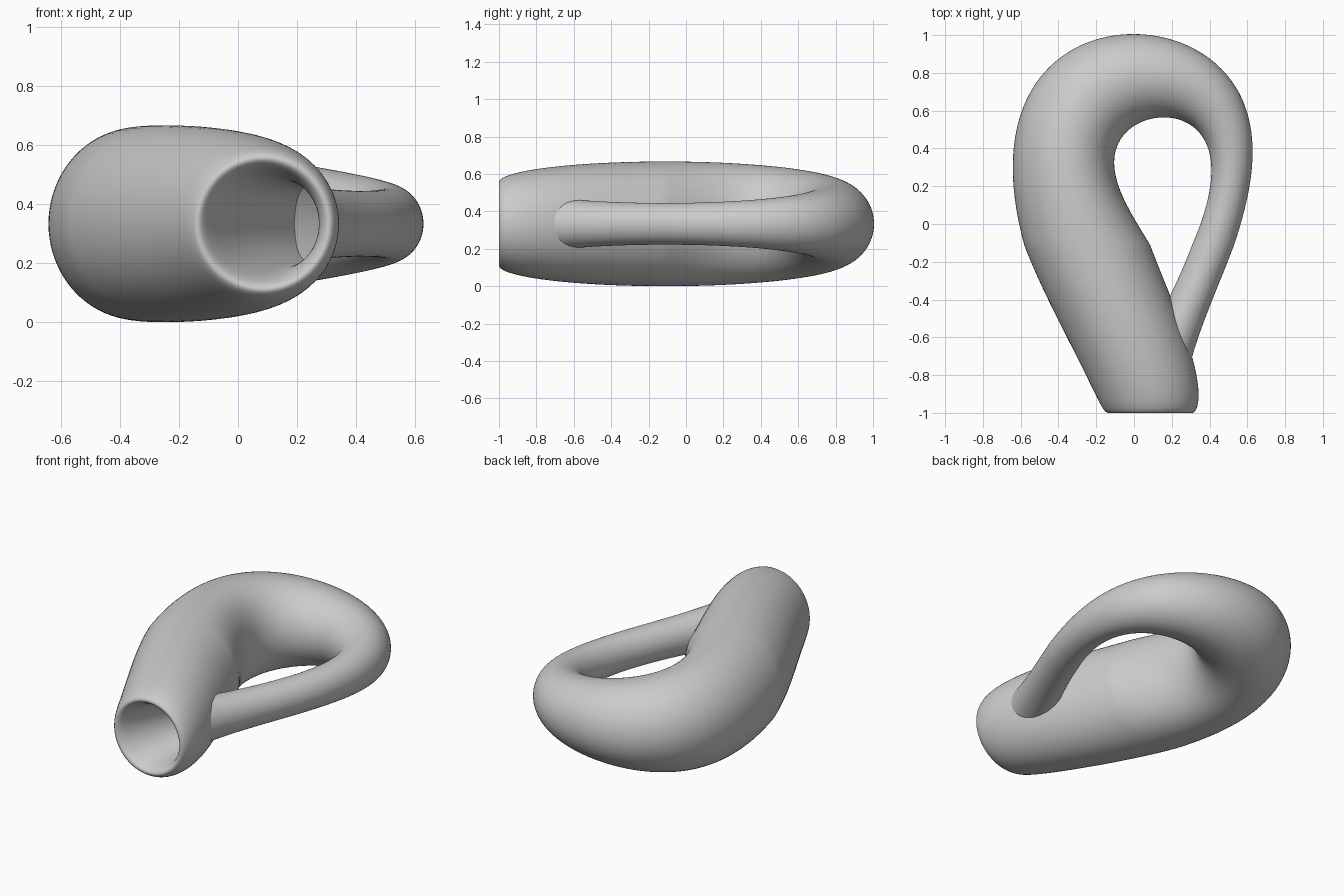
import bpy, bmesh
from math import sin, cos, pi

if "Cube" in bpy.data.objects:
    bpy.data.objects.remove(bpy.data.objects["Cube"])

NU, NV = 192, 80          # steps along the tube and around it
SCALE = 1 / 18


def tube_point(u, v):
    """Point on the self-passing bottle: u runs along the tube, v around it."""
    r = 4 * (1 - cos(u) / 2)
    x = 6 * cos(u) * (1 + sin(u))
    y = 16 * sin(u)
    if u < pi:            # upper bend, rings turn with the tube
        x += r * cos(u) * cos(v)
        y += r * sin(u) * cos(v)
    else:                 # body, mouth and inner neck, rings stay level
        x -= r * cos(v)
    return ((x + 1.54) * SCALE, (y - 2) * SCALE, (r * sin(v) + 6) * SCALE)


# One continuous skin: handle, bend, body, mouth rim, and neck passing through the wall
bm = bmesh.new()
rings = [[bm.verts.new(tube_point(2 * pi * i / NU, 2 * pi * j / NV)) for j in range(NV)]
         for i in range(NU + 1)]
for a, b in zip(rings, rings[1:]):
    for j in range(NV):
        k = (j + 1) % NV
        face = bm.faces.new((a[j], b[j], b[k], a[k]))
        face.smooth = True

mesh = bpy.data.meshes.new("bottle_skin")
bm.to_mesh(mesh)
bm.free()
bottle = bpy.data.objects.new("bottle_skin", mesh)
bpy.context.collection.objects.link(bottle)

grey = bpy.data.materials.new("light_grey")
grey.diffuse_color = (0.6, 0.6, 0.6, 1)
grey.use_nodes = True
grey.node_tree.nodes["Principled BSDF"].inputs["Base Color"].default_value = grey.diffuse_color
mesh.materials.append(grey)
